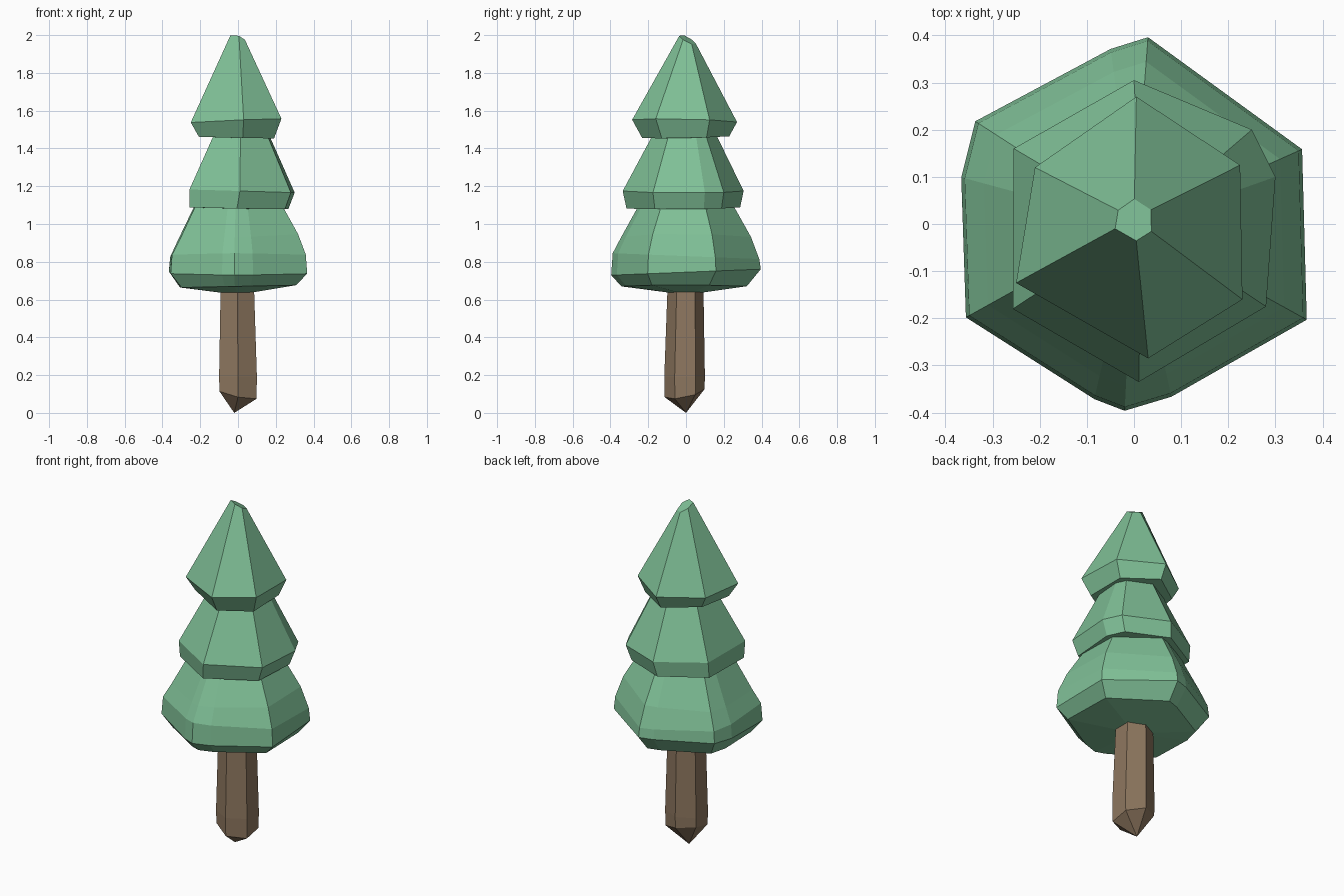
import bpy, bmesh
from mathutils import Vector

cube = bpy.data.objects.get("Cube")
if cube:
    bpy.data.objects.remove(cube, do_unlink=True)


def material(name, rgb):
    mat = bpy.data.materials.new(name)
    mat.use_nodes = True
    mat.diffuse_color = (*rgb, 1)
    mat.node_tree.nodes["Principled BSDF"].inputs["Base Color"].default_value = (*rgb, 1)
    return mat


def loft(name, outline, rings, mat, tip=None):
    """Skin scaled copies of an outline; each ring is height, scale, shift x/y, tilt x/y."""
    bm = bmesh.new()
    loops = []
    for z, s, dx, dy, tx, ty in rings:
        loops.append([bm.verts.new((x * s + dx, y * s + dy, z + x * s * tx + y * s * ty))
                      for x, y in outline])
    n = len(outline)
    for low, high in zip(loops, loops[1:]):
        for i in range(n):
            j = (i + 1) % n
            bm.faces.new((low[i], low[j], high[j], high[i]))
    bm.faces.new(loops[-1])
    # Underside: a shallow or sharp fan to one point
    centre = bm.verts.new(Vector(tip))
    for i in range(n):
        bm.faces.new((loops[0][(i + 1) % n], loops[0][i], centre))
    bmesh.ops.recalc_face_normals(bm, faces=bm.faces)
    mesh = bpy.data.meshes.new(name)
    bm.to_mesh(mesh)
    bm.free()
    mesh.materials.append(mat)
    obj = bpy.data.objects.new(name, mesh)
    bpy.context.collection.objects.link(obj)
    return obj


green = material("foliage_green", (0.215, 0.53, 0.31))
brown = material("bark_brown", (0.27, 0.185, 0.115))

# Trunk with a pointed foot
loft("trunk",
     [(0, .105), (-.1, .055), (-.1, -.055), (0, -.11), (.1, -.055), (.1, .055)],
     [(.105, .98, 0, -.005, -.2, .2), (.19, 1, 0, -.005, 0, 0), (.72, .87, -.004, 0, 0, 0)],
     brown, (-.02, 0, 0))

# Lower foliage: blunt corners and a shallow underside
loft("lower_foliage",
     [(.03, .4), (-.05, .375), (-.34, .22), (-.37, .1), (-.36, -.2), (-.085, -.375),
      (-.02, -.4), (.08, -.37), (.37, -.205), (.36, .16)],
     [(.67, .83, 0, -.01, .02, 0), (.745, .99, 0, 0, 0, .04), (.83, .97, 0, 0, 0, -.04),
      (.93, .86, 0, 0, .05, 0), (1.16, .54, 0, 0, 0, 0)],
     green, (0, 0, .625))

# Middle foliage
loft("middle_foliage",
     [(0, .305), (-.255, .16), (-.257, -.18), (.01, -.335), (.28, -.175), (.3, .1), (.25, .2)],
     [(1.085, .94, -.015, 0, -.02, .01), (1.175, 1, 0, 0, -.03, 0), (1.55, .4, .01, 0, 0, 0)],
     green, (0, 0, 1.08))

# Upper foliage with a small blunt peak
loft("upper_foliage",
     [(.005, .27), (-.21, .12), (-.25, -.125), (.03, -.285), (.23, -.16), (.225, .125)],
     [(1.46, .83, 0, .005, -.02, .02), (1.545, 1, 0, 0, .04, -.02),
      (1.975, .16, 0, .01, -.35, -.5)],
     green, (0, 0, 1.455))
